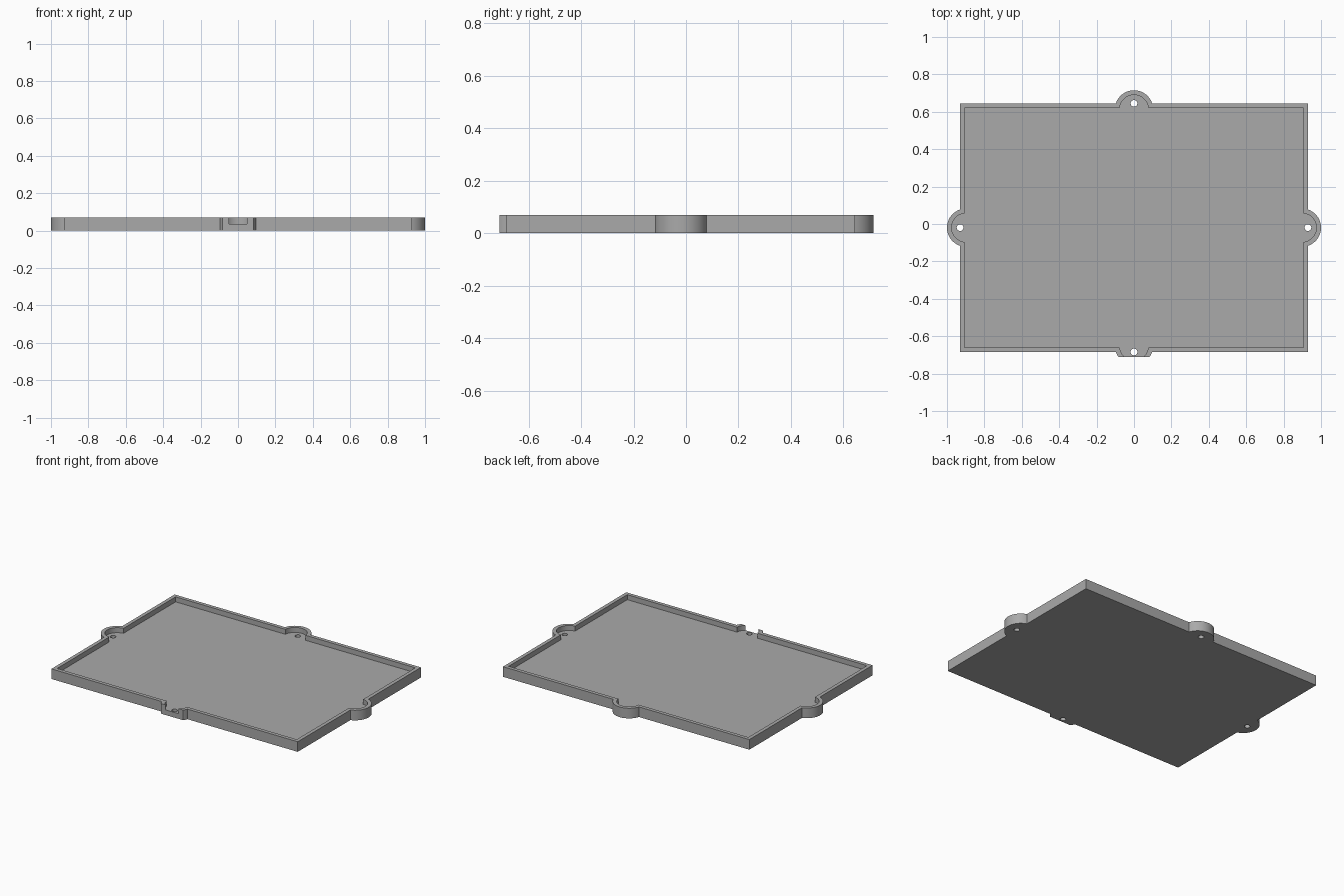
import bpy, bmesh, math

if "Cube" in bpy.data.objects:
    bpy.data.objects.remove(bpy.data.objects["Cube"])

HX, Y0, Y1 = 0.93, -0.684, 0.645      # tray rectangle
YM = (Y0 + Y1) / 2
WALL, HEIGHT, FLOOR = 0.025, 0.069, 0.035
LUG_R, LUG_IN = 0.102, 0.032          # lug radius, centre set inside the edge
FRONT_CUT = -0.711                    # front lug is sliced flat here

grey = bpy.data.materials.new("grey")
grey.diffuse_color = (0.4, 0.4, 0.4, 1)
grey.use_nodes = True
grey.node_tree.nodes["Principled BSDF"].inputs["Base Color"].default_value = grey.diffuse_color


def outline(inset, clip=None, n=32):
    """Rectangle with a round lug in the middle of each side."""
    r, d = LUG_R - inset, LUG_IN - inset
    half = math.acos(d / r)
    x, lo, hi = HX - inset, Y0 + inset, Y1 - inset
    sides = [((x - d, YM), 0, (x, hi)), ((0, hi - d), 90, (-x, hi)),
             ((d - x, YM), 180, (-x, lo)), ((0, lo + d), 270, (x, lo))]
    pts = []
    for (cx, cy), deg, corner in sides:
        h = half
        spans = [(-half, half, n)]
        if clip is not None and deg == 270:
            flat = math.acos((cy - clip) / r)
            spans = [(-half, -flat, 6), (flat, half, 6)]
        for a0, a1, k in spans:
            for i in range(k + 1):
                a = math.radians(deg) + a0 + (a1 - a0) * i / k
                pts.append((cx + r * math.cos(a), cy + r * math.sin(a)))
        pts.append(corner)
    return pts


def prism(name, pts, z0, z1):
    bm = bmesh.new()
    face = bm.faces.new([bm.verts.new((x, y, z0)) for x, y in pts])
    ext = bmesh.ops.extrude_face_region(bm, geom=[face])
    bmesh.ops.translate(bm, vec=(0, 0, z1 - z0),
                        verts=[v for v in ext["geom"] if isinstance(v, bmesh.types.BMVert)])
    bmesh.ops.recalc_face_normals(bm, faces=bm.faces)
    me = bpy.data.meshes.new(name)
    bm.to_mesh(me)
    bm.free()
    ob = bpy.data.objects.new(name, me)
    bpy.context.collection.objects.link(ob)
    me.materials.append(grey)
    return ob


# Solid tray body
tray = prism("tray", outline(0, FRONT_CUT), 0, HEIGHT)

# Shallow pocket and one screw hole per lug
cutters = [prism("pocket_cutter", outline(WALL), FLOOR, HEIGHT + 0.1)]
for i, (hx, hy) in enumerate([(HX, YM), (0, Y1), (-HX, YM), (0, Y0)]):
    ring = [(hx + 0.018 * math.cos(t * math.pi / 12), hy + 0.018 * math.sin(t * math.pi / 12))
            for t in range(24)]
    cutters.append(prism(f"screw_hole_cutter_{i + 1}", ring, -0.1, HEIGHT + 0.1))
for c in cutters:
    mod = tray.modifiers.new(c.name, "BOOLEAN")
    mod.operation, mod.solver, mod.object = "DIFFERENCE", "EXACT", c

# Apply the cuts, then remove the cutters
bpy.context.view_layer.objects.active = tray
tray.select_set(True)
for c in cutters:
    bpy.ops.object.modifier_apply(modifier=c.name)
for c in cutters:
    bpy.data.objects.remove(c)
bpy.ops.object.shade_smooth_by_angle(angle=math.radians(30))
